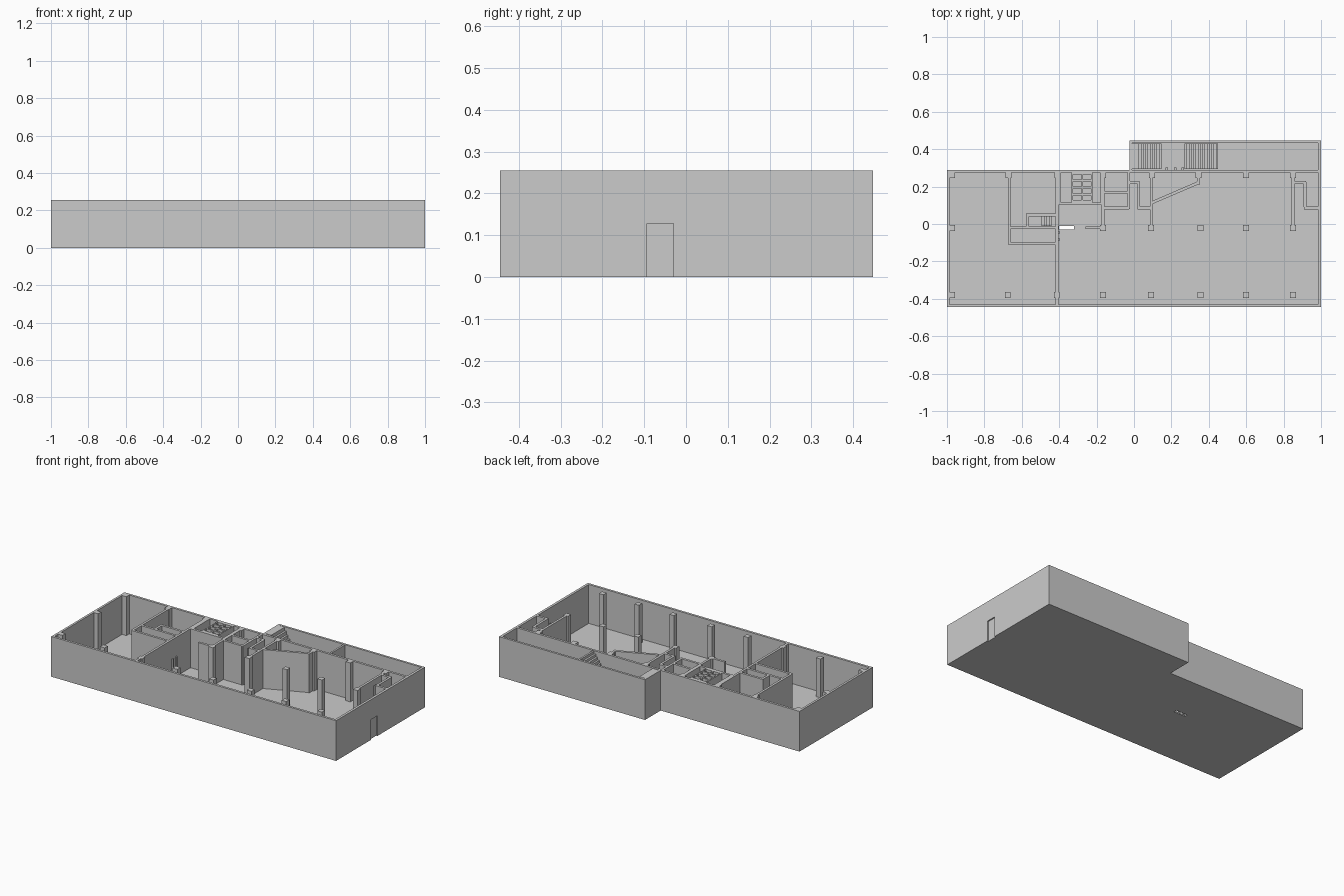
import bpy, bmesh, math
from mathutils import Matrix, Vector

if "Cube" in bpy.data.objects:
    bpy.data.objects.remove(bpy.data.objects["Cube"])

H = 0.255      # wall height
F = 0.008      # floor thickness
T = 0.015      # partition thickness


def add_box(bm, x0, x1, y0, y1, z0=F, z1=H):
    m = Matrix.Translation(((x0 + x1) / 2, (y0 + y1) / 2, (z0 + z1) / 2))
    m = m @ Matrix.Diagonal((x1 - x0, y1 - y0, z1 - z0, 1))
    bmesh.ops.create_cube(bm, size=1, matrix=m)


def finish(name, bm):
    bmesh.ops.recalc_face_normals(bm, faces=bm.faces)
    me = bpy.data.meshes.new(name)
    bm.to_mesh(me)
    bm.free()
    ob = bpy.data.objects.new(name, me)
    bpy.context.collection.objects.link(ob)
    return ob


def boxes(name, items):
    bm = bmesh.new()
    for it in items:
        add_box(bm, *it)
    return finish(name, bm)


def prism(name, pts, z0, z1):
    bm = bmesh.new()
    f = bm.faces.new([bm.verts.new((x, y, z0)) for x, y in pts])
    r = bmesh.ops.extrude_face_region(bm, geom=[f])
    vs = [g for g in r["geom"] if isinstance(g, bmesh.types.BMVert)]
    bmesh.ops.translate(bm, verts=vs, vec=(0, 0, z1 - z0))
    return finish(name, bm)


def cut(target, items):
    for it in items:
        c = boxes("cutter", [it])
        c.hide_render = True
        mod = target.modifiers.new("cut", "BOOLEAN")
        mod.operation, mod.solver, mod.object = "DIFFERENCE", "EXACT", c
        bpy.context.view_layer.objects.active = target
        bpy.ops.object.modifier_apply(modifier=mod.name)
        bpy.data.objects.remove(c)


def stairs(name, axis, start, end, s0, s1, n, z0, z1):
    """Stepped profile rising from start to end along an axis."""
    d, h = (end - start) / n, (z1 - z0) / n
    prof = [(start, F)]
    for i in range(n):
        prof += [(start + d * i, z0 + h * (i + 1)), (start + d * (i + 1), z0 + h * (i + 1))]
    if z0 > F:
        prof.insert(1, (start, z0))
    prof.append((end, F))
    bm = bmesh.new()

    def co(a, z, s):
        return (a, s, z) if axis == "x" else (s, a, z)
    f = bm.faces.new([bm.verts.new(co(a, z, s0)) for a, z in prof])
    r = bmesh.ops.extrude_face_region(bm, geom=[f])
    vs = [g for g in r["geom"] if isinstance(g, bmesh.types.BMVert)]
    bmesh.ops.translate(bm, verts=vs, vec=Vector(co(s1 - s0, 0, 0)) if axis == "y" else Vector((0, s1 - s0, 0)))
    return finish(name, bm)


# Outer shell with floor, stair annex, floor slot and side door recess
shell = prism("outer_shell", [(-1, -.445), (1, -.445), (1, .447), (-.025, .447),
                              (-.025, .29), (-1, .29)], 0, H)
cut(shell, [(-.986, .984, -.43, .275, F, H + .1),
            (-.01, .984, .29, .433, F, H + .1),
            (-.40, -.32, -.03, -.01, -.1, .05),
            (.992, 1.1, -.093, -.03, -.05, .128)])

# Partition walls: (x, y0, y1) running along y, (y, x0, x1) running along x
along_y = [(-.667, -.105, .277), (-.412, -.432, .277), (-.57, -.02, .055),
           (-.165, -.02, .277), (-.028, .08, .277), (.025, .09, .225),
           (.092, -.02, .277), (.345, .21, .277), (.85, -.02, .277),
           (.915, .09, .225)]
along_x = [(-.02, -.67, -.41), (.048, -.57, -.41), (-.105, -.67, -.41),
           (.108, -.41, -.165), (.17, -.165, -.028), (.085, -.165, -.028),
           (.222, -.028, .03), (.085, .02, .095), (.222, .85, .92),
           (.085, .91, .985), (-.02, -.26, -.175)]
h = T / 2
boxes("partition_walls", [(x - h, x + h, a, b) for x, a, b in along_y] +
      [(a, b, y - h, y + h) for y, a, b in along_x])
prism("diagonal_wall", [(.095, .105), (.352, .215), (.345, .23), (.095, .122)], F, H)

# Shaft block with two columns of four ducts
block = boxes("duct_block", [(-.335, -.222, .112, .277)])
cut(block, [(x, x + .045, .127 + .037 * j, .153 + .037 * j, F, H + .1)
            for x in (-.327, -.274) for j in range(4)])
boxes("duct_side_walls", [(-.41, -.39, .112, .277), (-.18, -.165, .112, .277)])

# Structural columns
c = .016
cols = [(x, -.38) for x in (-.972, -.675, -.413, -.165, .09, .355, .6, .85)]
cols += [(x, -.022) for x in (-.972, -.165, .09, .355, .6, .85)]
cols += [(x, .262) for x in (-.972, -.672, -.41, -.165, .095, .345, .6, .85)]
boxes("columns", [(x - c, x + c, y - c, y + c) for x, y in cols])

# Annex stairs facing each other, plus door jambs on the landing
stairs("annex_stair_west", "x", .148, .015, .295, .43, 11, F, H)
boxes("annex_top_landing", [(-.011, .015, .295, .43)])
stairs("annex_stair_east", "x", .27, .45, .295, .43, 15, F, H)
boxes("landing_jambs", [(x - .006, x + .006, .289, .302, F, .135) for x in (.175, .22, .26)])

# Stair along the left wall
stairs("left_wall_stair", "y", -.34, -.165, -.987, -.957, 14, F, H)

# Small stairwells
for n, x in (("middle", -.02), ("right", .865)):
    stairs(n + "_stair_lower", "y", .09, .155, x, x + .02, 6, F, .128)
    stairs(n + "_stair_upper", "y", .155, .09, x + .02, x + .04, 6, .128, .24)
stairs("closet_stair", "x", -.495, -.44, -.012, .04, 4, F, .09)

# Door jamb stubs on the central partition
boxes("door_stubs", [(-.41, -.396, y - .005, y + .005, F, .135) for y in (-.045, -.083)])
